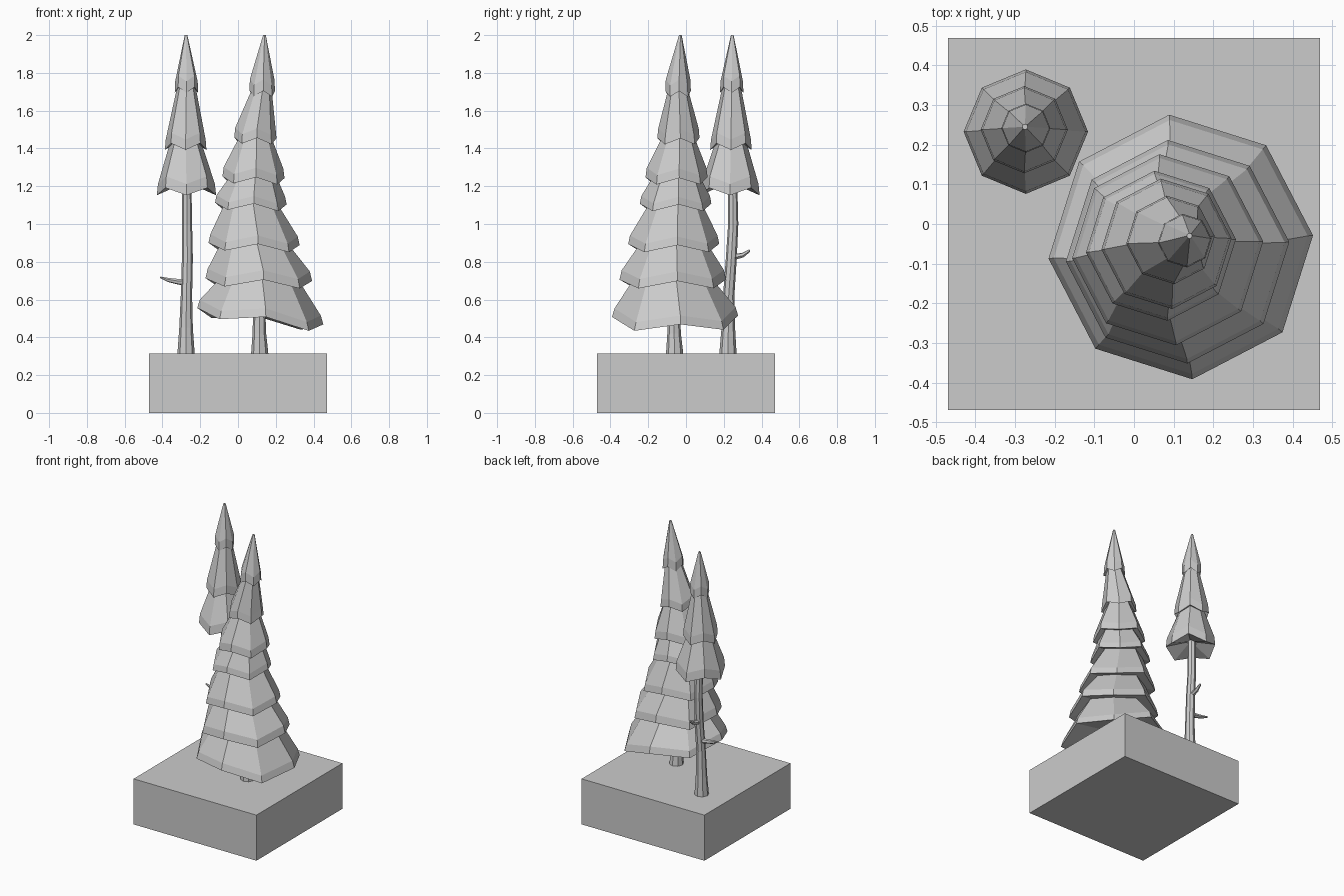
import bpy, bmesh
from math import cos, sin, radians, pi
from mathutils import Vector

cube = bpy.data.objects.get("Cube")
if cube:
    bpy.data.objects.remove(cube)

grey = bpy.data.materials.new("plain grey")
grey.use_nodes = True
grey.diffuse_color = (0.6, 0.6, 0.6, 1)
grey.node_tree.nodes["Principled BSDF"].inputs["Base Color"].default_value = (0.6, 0.6, 0.6, 1)


def finish(name, bm):
    bmesh.ops.recalc_face_normals(bm, faces=bm.faces)
    mesh = bpy.data.meshes.new(name)
    bm.to_mesh(mesh)
    bm.free()
    mesh.materials.append(grey)
    obj = bpy.data.objects.new(name, mesh)
    bpy.context.collection.objects.link(obj)


def loft(bm, rings):
    """Join equal rings of points with quads and cap the last one."""
    rows = [[bm.verts.new(p) for p in ring] for ring in rings]
    for a, b in zip(rows, rows[1:]):
        for i in range(len(a)):
            j = (i + 1) % len(a)
            bm.faces.new((a[i], a[j], b[j], b[i]))
    bm.faces.new(rows[-1])
    return rows


def foliage(name, tiers, tip, turn, zig, lean):
    """Stacked eight-sided skirts: hem, narrow lip, slope, hollow underside."""
    bm = bmesh.new()
    for k, (cx, cy, z, r, lip) in enumerate(tiers):
        last = k == len(tiers) - 1
        if last:
            top = (tip[0], tip[1], tip[2], 0.007)
        else:
            nx, ny, nz, nr, nlip = tiers[k + 1]
            top = (nx, ny, nz + nlip * 0.6, nr * 0.72)

        def ring(x, y, height, radius, wave, tilt):
            points = []
            for i in range(8):
                a = turn + i * pi / 4
                px, py = radius * cos(a), radius * sin(a)
                points.append((x + px, y + py, height + wave * (-1) ** i - tilt * px))
            return points

        tilt = lean if k == 0 else lean * 0.2
        wave = zig * (0.6 + 0.4 * r / tiers[0][3])
        rows = loft(bm, [ring(cx, cy, z, r, wave, tilt),
                         ring(cx, cy, z + lip, r * 0.96, wave, tilt),
                         ring(*top, 0, 0)])
        # Underside
        hub = bm.verts.new((cx, cy, z + 0.05))
        for i in range(8):
            bm.faces.new((rows[0][(i + 1) % 8], rows[0][i], hub))
    finish(name, bm)


def limb(name, path, sides):
    """Tapered limb through (x, y, z, radius) stations."""
    bm = bmesh.new()
    axis = (Vector(path[-1][:3]) - Vector(path[0][:3])).normalized()
    u = axis.orthogonal().normalized()
    v = axis.cross(u)
    rings = []
    for x, y, z, r in path:
        c = Vector((x, y, z))
        rings.append([c + r * (u * cos(2 * pi * i / sides) + v * sin(2 * pi * i / sides))
                      for i in range(sides)])
    rows = loft(bm, rings)
    bm.faces.new(rows[0])
    finish(name, bm)


# Square ground block
bm = bmesh.new()
bmesh.ops.create_cube(bm, size=1)
bmesh.ops.scale(bm, vec=(0.94, 0.94, 0.315), verts=bm.verts)
bmesh.ops.translate(bm, vec=(0, 0, 0.1575), verts=bm.verts)
finish("ground_block", bm)

# Large tree: centre x, y, hem height, radius, lip height
foliage("large_tree_foliage", [
    (0.118, -0.058, 0.49, 0.335, 0.045),
    (0.11, -0.07, 0.685, 0.283, 0.05),
    (0.085, -0.065, 0.875, 0.242, 0.045),
    (0.068, -0.055, 1.09, 0.19, 0.04),
    (0.082, -0.05, 1.23, 0.165, 0.05),
    (0.092, -0.04, 1.44, 0.112, 0.05),
    (0.128, -0.042, 1.69, 0.068, 0.06),
], (0.14, -0.03, 2.0), radians(5), 0.022, 0.13)
limb("large_tree_trunk", [(0.115, -0.06, 0.31, 0.046), (0.113, -0.063, 0.42, 0.036),
                          (0.112, -0.065, 0.62, 0.03)], 8)

# Slim tree
foliage("slim_tree_foliage", [
    (-0.273, 0.233, 1.172, 0.157, 0.06),
    (-0.277, 0.238, 1.41, 0.11, 0.055),
    (-0.273, 0.242, 1.71, 0.062, 0.06),
], (-0.275, 0.245, 2.0), 0, -0.02, 0)
limb("slim_tree_trunk", [(-0.275, 0.222, 0.31, 0.046), (-0.275, 0.224, 0.45, 0.036),
                         (-0.273, 0.226, 0.62, 0.03), (-0.268, 0.24, 0.82, 0.029),
                         (-0.27, 0.25, 1.0, 0.027), (-0.272, 0.246, 1.24, 0.025)], 8)

# Broken branches
limb("side_branch", [(-0.27, 0.23, 0.69, 0.02), (-0.32, 0.232, 0.695, 0.015),
                     (-0.37, 0.235, 0.704, 0.011), (-0.412, 0.237, 0.718, 0.004)], 6)
limb("rear_branch", [(-0.27, 0.24, 0.82, 0.02), (-0.27, 0.265, 0.828, 0.016),
                     (-0.268, 0.30, 0.835, 0.013), (-0.266, 0.338, 0.86, 0.007)], 6)
